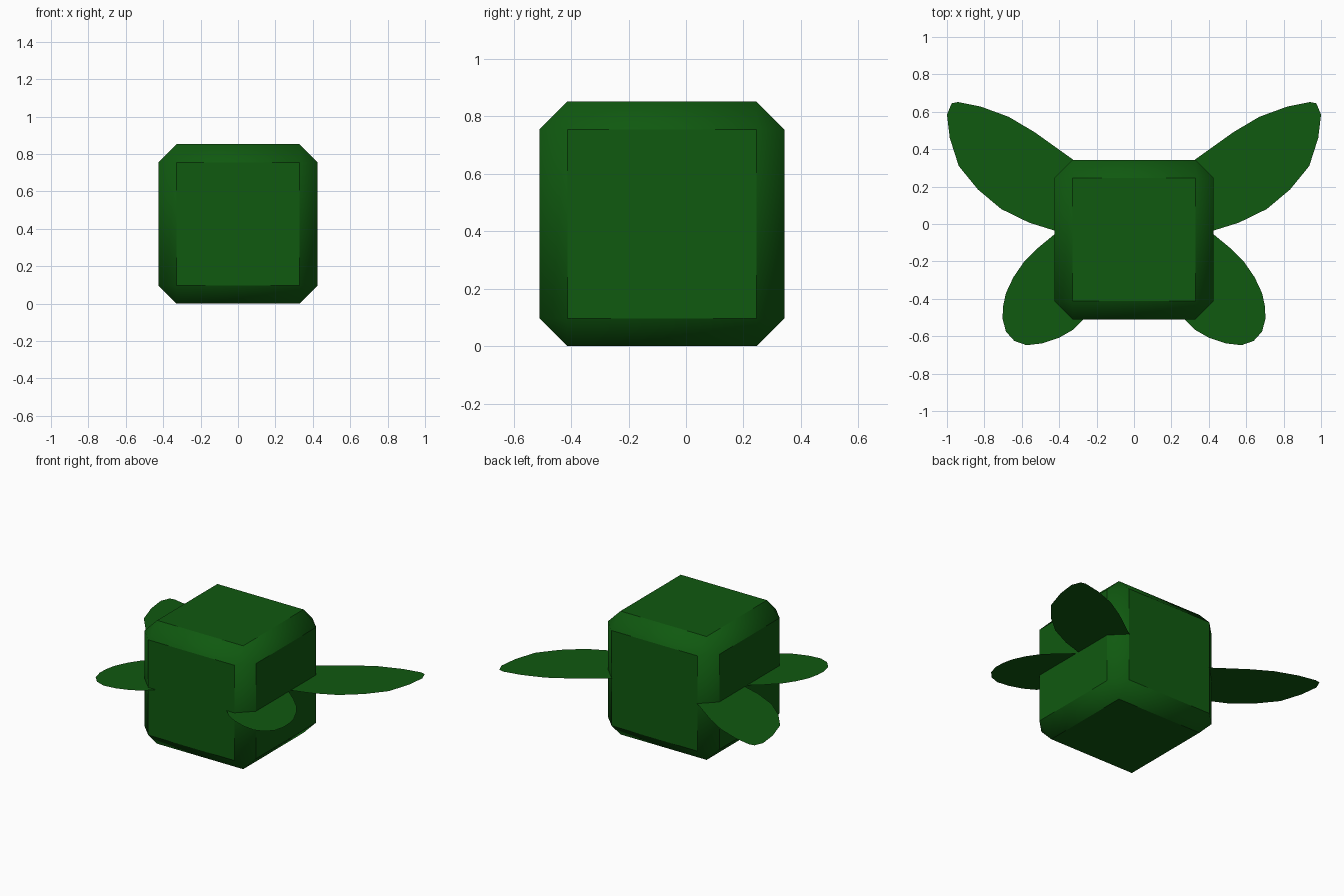
import bpy
import math

if "Cube" in bpy.data.objects:
    bpy.data.objects.remove(bpy.data.objects["Cube"], do_unlink=True)

# Single leaf green for every part
green = bpy.data.materials.new("leaf_green")
green.use_nodes = True
colour = (0.005, 0.1, 0.005, 1)
green.diffuse_color = colour
green.node_tree.nodes["Principled BSDF"].inputs["Base Color"].default_value = colour

SIZE = 0.852
MID = SIZE / 2

# Chamfered cube body, soft along the chamfers and crisp around the flat sides
bpy.ops.mesh.primitive_cube_add(size=SIZE, location=(0, -0.084, MID))
body = bpy.context.object
body.name = "body"
body.data.materials.append(green)
bevel = body.modifiers.new("chamfer", 'BEVEL')
bevel.width = 0.097
bevel.segments = 1
bpy.ops.object.modifier_apply(modifier=bevel.name)
bpy.ops.object.shade_smooth_by_angle(angle=math.radians(40))


def wing_pair(name, outline):
    """Flat wing sheet on the left side, mirrored to the right."""
    mesh = bpy.data.meshes.new(name)
    mesh.from_pydata([(x, y, 0) for x, y in outline], [], [range(len(outline))])
    if mesh.polygons[0].normal.z < 0:
        mesh.flip_normals()
    mesh.materials.append(green)
    wing = bpy.data.objects.new(name, mesh)
    wing.location.z = MID
    bpy.context.collection.objects.link(wing)
    mirror = wing.modifiers.new("mirror", 'MIRROR')
    mirror.use_axis[0] = True
    mirror.use_mirror_merge = False


# Long rear wings, root hidden inside the body
wing_pair("rear_wings", [
    (0.06, 0.0), (0.17, 0.2), (0.32, 0.34), (0.53, 0.49), (0.67, 0.573),
    (0.82, 0.628), (0.94, 0.652), (0.975, 0.645), (1.0, 0.585), (0.985, 0.46),
    (0.937, 0.31), (0.835, 0.185), (0.71, 0.08), (0.56, 0.007),
    (0.425, -0.035), (0.23, -0.05)])

# Shorter rounded front wings
wing_pair("front_wings", [
    (0.06, -0.04), (0.25, -0.02), (0.425, -0.055), (0.51, -0.125),
    (0.59, -0.205), (0.645, -0.285), (0.685, -0.37), (0.7, -0.44),
    (0.703, -0.505), (0.685, -0.575), (0.64, -0.625), (0.575, -0.648),
    (0.49, -0.638), (0.4, -0.608), (0.325, -0.565), (0.26, -0.5),
    (0.15, -0.33)])
